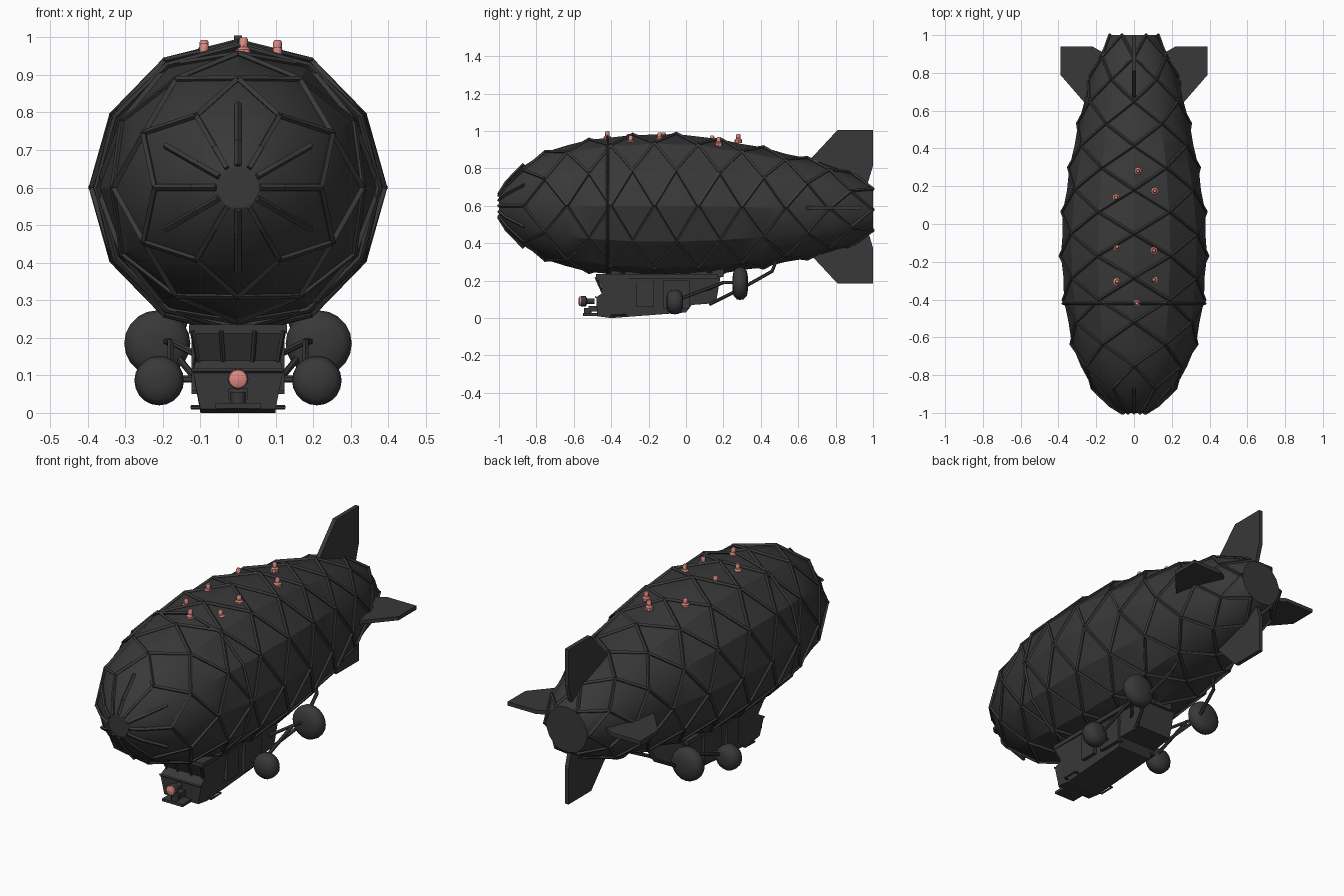
import bpy, bmesh, math
from mathutils import Vector, Matrix

cube = bpy.data.objects.get("Cube")
if cube:
    bpy.data.objects.remove(cube, do_unlink=True)


def material(name, rgb):
    m = bpy.data.materials.new(name)
    m.use_nodes = True
    m.diffuse_color = (*rgb, 1)
    m.node_tree.nodes["Principled BSDF"].inputs["Base Color"].default_value = (*rgb, 1)
    return m


CHARCOAL = material("charcoal", (0.04, 0.04, 0.04))
PINK = material("lamp pink", (0.72, 0.25, 0.22))


def finish(name, bm, mat, smooth=None):
    bmesh.ops.recalc_face_normals(bm, faces=bm.faces)
    me = bpy.data.meshes.new(name)
    bm.to_mesh(me)
    bm.free()
    me.materials.append(mat)
    ob = bpy.data.objects.new(name, me)
    bpy.context.collection.objects.link(ob)
    if smooth:
        bpy.ops.object.select_all(action='DESELECT')
        ob.select_set(True)
        bpy.context.view_layer.objects.active = ob
        bpy.ops.object.shade_smooth_by_angle(angle=math.radians(smooth))
    return ob


def rods(name, paths, radius, sides=6):
    """Straight rods along each list of points."""
    bm = bmesh.new()
    for path in paths:
        for a, b in zip(path, path[1:]):
            a, b = Vector(a), Vector(b)
            d = b - a
            place = Matrix.Translation((a + b) / 2) @ d.to_track_quat('Z', 'Y').to_matrix().to_4x4()
            bmesh.ops.create_cone(bm, cap_ends=True, segments=sides, radius1=radius,
                                  radius2=radius, depth=d.length + radius, matrix=place)
    return finish(name, bm, CHARCOAL)


def box(name, lo, hi, mat=CHARCOAL):
    bm = bmesh.new()
    bmesh.ops.create_cube(bm, size=1)
    lo, hi = Vector(lo), Vector(hi)
    for v in bm.verts:
        v.co = Vector([l + (h - l) * (c + 0.5) for l, h, c in zip(lo, hi, v.co)])
    return finish(name, bm, mat)


def lathe(name, profile, place, mat, sides=12, smooth=40):
    """Revolve (radius, height) pairs about local z."""
    bm = bmesh.new()
    rings = [[bm.verts.new(place @ Vector((r * math.cos(t), r * math.sin(t), h)))
              for t in [2 * math.pi * k / sides for k in range(sides)]] for r, h in profile]
    for a, b in zip(rings, rings[1:]):
        for k in range(sides):
            n = (k + 1) % sides
            bm.faces.new((a[k], a[n], b[n], b[k]))
    bm.faces.new(rings[0])
    bm.faces.new(rings[-1])
    return finish(name, bm, mat, smooth)


def plate(name, outline, normal):
    """Thin plate from an outline, thickened evenly along the normal."""
    bm = bmesh.new()
    normal = Vector(normal)
    face = bm.faces.new([bm.verts.new(Vector(p) - normal / 2) for p in outline])
    new = bmesh.ops.extrude_face_region(bm, geom=[face])["geom"]
    bmesh.ops.translate(bm, vec=normal, verts=[g for g in new if isinstance(g, bmesh.types.BMVert)])
    return finish(name, bm, CHARCOAL)


# Envelope: twelve sided hull
PROFILE = [(-1, .06), (-.97, .11), (-.92, .18), (-.8, .27), (-.62, .335), (-.42, .37), (-.15, .388),
           (.05, .38), (.35, .335), (.6, .28), (.8, .23), (.9, .185), (1, .125)]
CENTRE, COLS, RINGS = .6, 12, 18


def hull_radius(y):
    for (y0, r0), (y1, r1) in zip(PROFILE, PROFILE[1:]):
        if y <= y1:
            return r0 + (r1 - r0) * (y - y0) / (y1 - y0)
    return PROFILE[-1][1]


def hull_point(y, col, lift=0.0):
    t = math.pi * 2 * col / COLS
    r = hull_radius(y) + lift
    return Vector((r * math.cos(t), y, CENTRE + r * math.sin(t) - .02 * max(0, y)))


STATIONS = [-1, -.96] + [-.87 + 1.87 * i / (RINGS - 2) for i in range(RINGS - 1)]
bm = bmesh.new()
grid = [[bm.verts.new(hull_point(y, c, 0 if (i + c) % 2 == 0 else -.006)) for c in range(COLS)]
        for i, y in enumerate(STATIONS)]
for i in range(len(grid) - 1):
    for c in range(COLS):
        n = (c + 1) % COLS
        p, q, r, s = grid[i][c], grid[i][n], grid[i + 1][n], grid[i + 1][c]
        for tri in ((p, q, r), (p, r, s)) if (i + c) % 2 == 0 else ((p, q, s), (q, r, s)):
            bm.faces.new(tri)
bm.faces.new(grid[0])
bm.faces.new(grid[-1])
finish("envelope", bm, CHARCOAL, 25)

# Diamond net, nose ribs, strap
rods("diamond_net", [[hull_point(y, c + d * i, .003) for i, y in enumerate(STATIONS) if i >= 2]
                     for c in range(0, COLS, 2) for d in (1, -1)], .009, 4)
rods("nose_ribs", [[hull_point(y, c, .003) for y in STATIONS[:3]] for c in range(COLS)], .009, 4)
rods("strap", [[hull_point(-.42, c, .006) for c in range(COLS + 1)]], .008, 4)
FORWARD = Matrix.Rotation(math.pi / 2, 4, 'X')
lathe("nose_cap", [(.055, -.03), (.055, .012), (.04, .016)],
      Matrix.Translation((0, -.984, CENTRE)) @ FORWARD, CHARCOAL)

# Tail fins
for side, name in ((1, "upper_fin"), (-1, "lower_fin")):
    plate(name, [(0, y, .595 + side * h) for y, h in
                 ((.67, .26), (.81, .41), (1, .41), (1, .22), (.97, .12), (.8, .2))], (.022, 0, 0))
for side, name in ((1, "left_fin"), (-1, "right_fin")):
    plate(name, [(side * x, y, .59) for x, y in
                 ((.26, .64), (.39, .79), (.39, .94), (.22, .94), (.15, .9), (.2, .7))], (0, 0, .02))

# Gondola: side profile with a half width at each height
bm = bmesh.new()
OUTLINE = [(-.48, .225, .13), (-.44, .14, .113), (-.48, .11, .12), (-.475, .01, .1), (-.4, 0, .1),
           (0, .03, .1), (.03, .07, .11), (.16, .08, .1), (.185, .225, .11)]
left, right = [[bm.verts.new((s * w, y, z)) for y, z, w in OUTLINE] for s in (1, -1)]
bm.faces.new(left)
bm.faces.new(right)
for k in range(len(left)):
    n = (k + 1) % len(left)
    bm.faces.new((left[k], left[n], right[n], right[k]))
finish("gondola", bm, CHARCOAL)
box("gondola_roof", (-.13, -.48, .212), (.13, .17, .235))
box("gondola_pylon", (-.08, -.4, .22), (.08, .2, .3))
rods("windscreen_frame", [[(x, -.482, .215), (x * .88, -.448, .14)] for x in (-.12, -.045, .045, .12)]
     + [[(-.118, -.482, .112), (.118, -.482, .112)]], .006, 4)

# Search lamp and its bracket
LAMP = Matrix.Translation((0, -.5, .09)) @ FORWARD
lathe("lamp_housing", [(.016, -.01), (.016, .03), (.028, .035), (.028, .062)], LAMP, CHARCOAL)
lathe("lamp_glass", [(.027, .06), (.024, .07), (.014, .075)], LAMP, PINK)
box("lamp_bracket", (-.025, -.52, .035), (.025, -.47, .065))
box("lamp_step", (-.06, -.55, .012), (.06, -.46, .026))
lathe("lamp_post", [(.02, 0), (.02, .045)], Matrix.Translation((0, -.525, .01)), CHARCOAL)

# Side fittings, engine pods and struts
DOME = [(.3, -.5), (.75, -.42), (.96, -.22), (1, 0), (.96, .22), (.75, .42), (.3, .5)]
for s, side in ((1, "left"), (-1, "right")):
    xs = sorted((s * .09, s * .124))
    box(side + "_door", (xs[0], -.265, .06), (xs[1], -.17, .195))
    box(side + "_locker", (xs[0], -.12, .05), (xs[1], .02, .2))
    rods(side + "_step", [[(s * .09, -.4, .014), (s * .122, -.4, .014),
                           (s * .122, -.32, .016), (s * .09, -.32, .016)]], .005)
    for name, x, y, z, r, depth in (("large_pod", .215, .29, .185, .088, .085),
                                    ("small_pod", .21, -.06, .086, .066, .09)):
        lathe(f"{side}_{name}", [(a * r, h * depth) for a, h in DOME],
              Matrix.Translation((s * x, y, z)) @ FORWARD, CHARCOAL, 20, 50)
    rods(side + "_struts", [
        [(s * .1, .13, .075), (s * .17, .3, .16), (s * .14, .46, .25), (s * .12, .48, .3)],
        [(s * .18, -.08, .085), (s * .18, .2, .19), (s * .2, .29, .19)],
        [(s * .1, .1, .15), (s * .18, .2, .19)],
        [(s * .1, -.06, .09), (s * .2, -.06, .09)]], .009)

# Signal lamps on top of the envelope
for k, (x, y, top) in enumerate([(.02, .28, .985), (-.095, .14, .975), (.11, .175, .968), (-.09, -.12, .993),
                                 (.105, -.14, .993), (-.09, -.305, .985), (.105, -.295, .975),
                                 (.015, -.42, 1)]):
    lathe(f"signal_lamp_{k + 1}", [(.02, -.05), (.02, -.032), (.012, -.026), (.012, -.006), (.008, 0)],
          Matrix.Translation((x, y, top)), PINK, 8)
